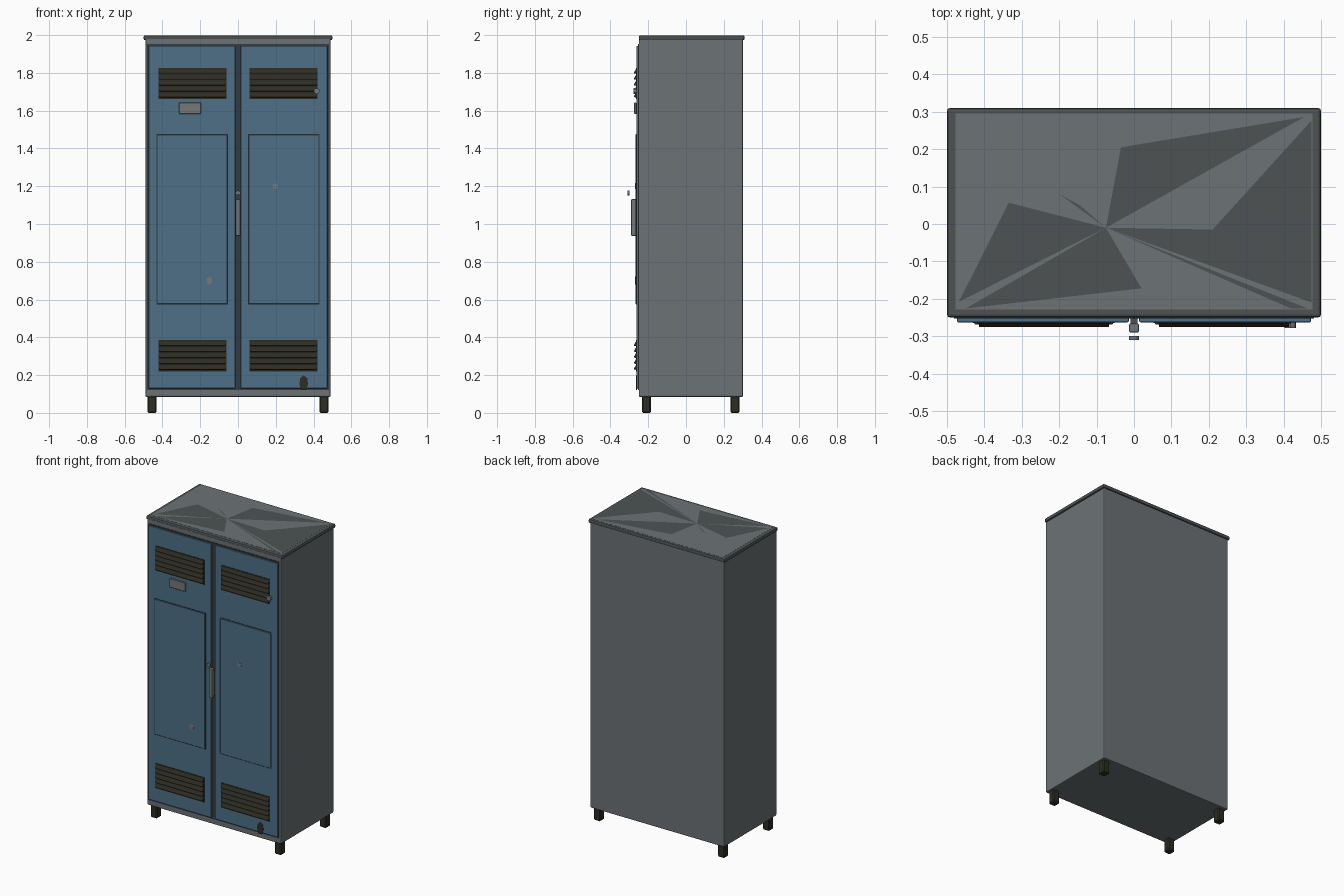
import bpy, bmesh, math
from mathutils import Matrix

if "Cube" in bpy.data.objects:
    bpy.data.objects.remove(bpy.data.objects["Cube"])


def mat(name, rgb):
    m = bpy.data.materials.new(name)
    m.diffuse_color = (*rgb, 1)
    m.use_nodes = True
    m.node_tree.nodes["Principled BSDF"].inputs["Base Color"].default_value = m.diffuse_color
    return m


GREY = mat("body grey", (0.15, 0.168, 0.178))
TRIM = mat("dark trim", (0.075, 0.086, 0.088))
BLUE = mat("door blue", (0.075, 0.16, 0.24))
BLACK = mat("vent black", (0.026, 0.026, 0.018))
SEAL = mat("seal charcoal", (0.035, 0.045, 0.05))
STEEL = mat("bare steel", (0.18, 0.185, 0.19))


def finish(name, bm, material):
    bmesh.ops.recalc_face_normals(bm, faces=bm.faces)
    me = bpy.data.meshes.new(name)
    bm.to_mesh(me)
    bm.free()
    me.materials.append(material)
    ob = bpy.data.objects.new(name, me)
    bpy.context.collection.objects.link(ob)
    return ob


def box(name, x, y, z, material, bevel=0.0, segments=1):
    """Box between pairs of limits, with optional bevelled edges."""
    bm = bmesh.new()
    bmesh.ops.create_cube(bm, size=1)
    for v in bm.verts:
        for i, (lo, hi) in enumerate((x, y, z)):
            v.co[i] = hi if v.co[i] > 0 else lo
    if bevel:
        bmesh.ops.bevel(bm, geom=bm.edges[:], offset=bevel, segments=segments,
                        affect='EDGES', profile=0.5)
    return finish(name, bm, material)


def disc(name, x, z, y0, y1, r, material, sides=12, stretch=1.0):
    """Cylinder along y."""
    bm = bmesh.new()
    bmesh.ops.create_cone(bm, cap_ends=True, segments=sides, radius1=r, radius2=r, depth=abs(y1 - y0))
    m = (Matrix.Translation((x, (y0 + y1) / 2, z)) @ Matrix.Diagonal((1, 1, stretch, 1))
         @ Matrix.Rotation(math.pi / 2, 4, 'X'))
    bmesh.ops.transform(bm, matrix=m, verts=bm.verts)
    return finish(name, bm, material)


def slats(name, cx, z0, z1, half, count, y):
    """Row of wedge-shaped louvre blades joined in one mesh."""
    bm = bmesh.new()
    step = (z1 - z0) / count
    for i in range(count):
        z = z0 + i * step
        prof = [(y, z + 0.004), (y - 0.011, z + 0.006), (y - 0.011, z + 0.010), (y, z + step * 0.9)]
        rings = [[bm.verts.new((cx + s * half, py, pz)) for py, pz in prof] for s in (-1, 1)]
        bm.faces.new(rings[0])
        bm.faces.new(rings[1][::-1])
        for k in range(4):
            n = (k + 1) % 4
            bm.faces.new((rings[0][k], rings[1][k], rings[1][n], rings[0][n]))
    return finish(name, bm, BLACK)


# Cabinet body and lid
box("cabinet_body", (-0.49, 0.49), (-0.25, 0.302), (0.085, 1.985), GREY, 0.006, 2)
box("top_lid", (-0.5, 0.5), (-0.25, 0.31), (1.973, 1.9985), TRIM, 0.008, 2)
box("lid_sheet", (-0.477, 0.477), (-0.228, 0.296), (1.99, 1.9992), GREY)

# Worn dark patches radiating over the lid
bm = bmesh.new()
c = (-0.075, -0.01)
for poly in ([c, (0.455, 0.286), (-0.035, 0.205)],
             [c, (0.475, -0.21), (0.475, 0.277), (0.21, -0.015)],
             [c, (0.42, -0.226), (0.465, -0.226)],
             [c, (-0.45, -0.226), (0.02, -0.172)],
             [c, (-0.335, 0.057), (-0.468, -0.208)],
             [c, (-0.145, 0.05), (-0.2, 0.08)]):
    bm.faces.new([bm.verts.new((x, y, 2.0)) for x, y in poly])
patches = finish("lid_patches", bm, TRIM)
for p in patches.data.polygons:
    if p.normal.z < 0:
        p.flip()

# Feet
for sx in (-1, 1):
    for y in (-0.21, 0.26):
        box("foot", (sx * 0.455 - 0.024, sx * 0.455 + 0.024), (y - 0.024, y + 0.024),
            (0.0, 0.09), BLACK, 0.006)

# Dark seal around and between the doors
box("door_seal", (-0.481, 0.481), (-0.253, -0.24), (0.12, 1.953), SEAL)

# Doors with raised panels and louvred vents
for side, s in (("left", -1), ("right", 1)):
    def span(a, b):
        return tuple(sorted((s * a, s * b)))
    box(side + "_door", span(0.014, 0.473), (-0.263, -0.245), (0.13, 1.943), BLUE, 0.004, 2)
    box(side + "_panel_gap", span(0.052, 0.431), (-0.2645, -0.26), (0.573, 1.477), SEAL)
    box(side + "_panel", span(0.056, 0.427), (-0.268, -0.26), (0.577, 1.473), BLUE, 0.002)
    for z0, z1 in ((0.22, 0.385), (1.662, 1.827)):
        box(side + "_vent_plate", span(0.062, 0.42), (-0.266, -0.26), (z0, z1), BLACK)
        slats(side + "_vent_slats", s * 0.241, z0 + 0.004, z1 - 0.004, 0.174, 5, -0.265)

# Name plate, handle and lock
box("label_plate", (-0.312, -0.196), (-0.274, -0.262), (1.583, 1.642), STEEL, 0.002)
box("handle_mount", (-0.01, 0.01), (-0.27, -0.25), (0.95, 1.11), TRIM)
box("handle", (-0.013, 0.013), (-0.29, -0.266), (0.937, 1.132), STEEL, 0.004, 2)
disc("lock_knob", 0, 1.165, -0.31, -0.299, 0.013, STEEL, 16)

# Paint chips and rust spot
disc("paint_chip_upper", 0.418, 1.703, -0.2775, -0.263, 0.016, STEEL, 7)
disc("paint_chip_middle", 0.197, 1.2, -0.2695, -0.265, 0.016, STEEL, 7)
disc("paint_chip_lower", -0.152, 0.7, -0.2695, -0.265, 0.016, STEEL, 7, 1.4)
disc("rust_spot", 0.348, 0.158, -0.2655, -0.26, 0.024, BLACK, 7, 1.7)
